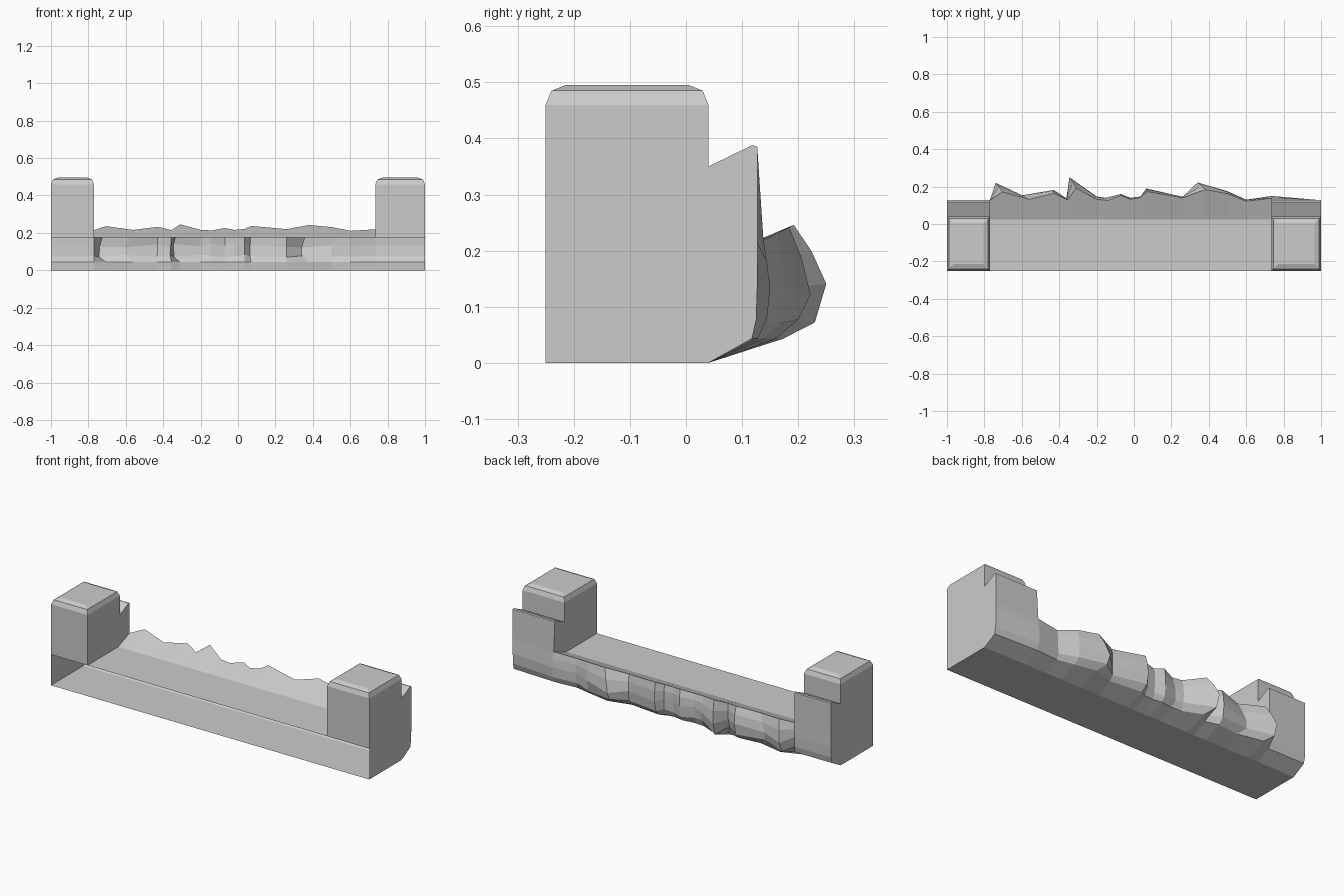
import bpy, bmesh, random

if "Cube" in bpy.data.objects:
    bpy.data.objects.remove(bpy.data.objects["Cube"])

random.seed(4)
XL, XR = -0.77, 0.735          # inner faces of the end posts
FRONT, BACK, TOP, FLOOR = -0.25, 0.04, 0.495, 0.175

# Rock face columns: bulge x, bulge y, rim x, rim z
COLS = [(-1, .128, -1, .22), (XL, .128, XL, .215),
        (-.74, .22, -.705, .236), (-.60, .153, -.56, .216), (-.43, .182, -.43, .232),
        (-.36, .135, -.355, .215), (-.345, .25, -.31, .246), (-.20, .147, -.2, .216),
        (-.15, .14, -.14, .213), (-.07, .16, -.07, .226), (-.02, .14, -.02, .216),
        (.035, .146, .035, .221), (.065, .19, .07, .237), (.26, .145, .26, .22),
        (.34, .222, .38, .242), (.50, .175, .50, .231), (.60, .13, .60, .211),
        (XR, .15, XR, .219), (1, .127, 1, .215)]

bm = bmesh.new()


def face(pts):
    return bm.faces.new([bm.verts.new(p) for p in pts])


def column(xm, ym, xr, zr):
    """Points of the rough back from the bottom edge up to the rim."""
    inner = XL < xm < XR

    def j(a):
        return random.uniform(-a, a) if inner else 0
    b = ym - .128
    yr = .14 + (zr - .22) * 2 if XL < xm < 1 else .127
    zm = .133 + j(.012)
    return [(xr, FRONT, 0), (xr, BACK, 0),
            (xr, .118 + b * .45, .043),
            (xm + j(.004), .126 + b * .82 + j(.006), .077 + j(.008)),
            (xm, ym, zm),
            ((xm + xr) / 2, (ym + yr) / 2 + .003 * inner, (zm + zr) / 2 + .005),
            (xr, yr, zr)]


cols = [column(*c) for c in COLS]

# Underside and rough back
for a, b in zip(cols, cols[1:]):
    for k in range(6):
        face([a[k], b[k], b[k + 1], a[k + 1]])

# Walkway and its rising slope between the posts
for a, b in zip(cols[1:-1], cols[2:-1]):
    xa, xb = a[-1][0], b[-1][0]
    face([(xa, FRONT, FLOOR), (xb, FRONT, FLOOR), (xb, .025, FLOOR), (xa, .025, FLOOR)])
    face([(xa, .025, FLOOR), (xb, .025, FLOOR), b[-1], a[-1]])


def post(outer, inner):
    xo, xi = outer[0][0], inner[0][0]

    def crest(x):
        return [(x, .127, .385), (x, .118, .388), (x, BACK, .35)]
    # back slab and ledge
    o, i = [outer[-1]] + crest(xo), [inner[-1]] + crest(xi)
    for k in range(3):
        face([o[k], i[k], i[k + 1], o[k + 1]])
    # outer and inner side walls
    face(outer + crest(xo) + [(xo, FRONT, .35), (xo, FRONT, FLOOR)])
    face([(xi, FRONT, FLOOR), (xi, .025, FLOOR)] + i + [(xi, FRONT, .35)])
    # front, open below walkway level
    face([(xo, FRONT, FLOOR), (xi, FRONT, FLOOR), (xi, FRONT, .35), (xo, FRONT, .35)])
    # upper block with softened top
    x0, x1 = min(xo, xi), max(xo, xi)
    rings = [[(x0 + d, FRONT + d, z), (x1 - d, FRONT + d, z),
              (x1 - d, BACK - d, z), (x0 + d, BACK - d, z)]
             for d, z in ((0, .35), (0, .46), (.01, .485), (.035, TOP))]
    for a, b in zip(rings, rings[1:]):
        for k in range(4):
            n = (k + 1) % 4
            face([a[k], a[n], b[n], b[k]])
    face(rings[-1])


post(cols[0], cols[1])
post(cols[-1], cols[-2])

# Weld into one shell and orient outward
bmesh.ops.remove_doubles(bm, verts=bm.verts[:], dist=0.0005)
bmesh.ops.recalc_face_normals(bm, faces=bm.faces[:])
top = max(bm.faces, key=lambda f: f.calc_center_median().z)
if top.normal.z < 0:
    bmesh.ops.reverse_faces(bm, faces=bm.faces[:])

mesh = bpy.data.meshes.new("rock_ledge_with_posts")
bm.to_mesh(mesh)
bm.free()
bpy.context.collection.objects.link(bpy.data.objects.new("rock_ledge_with_posts", mesh))
